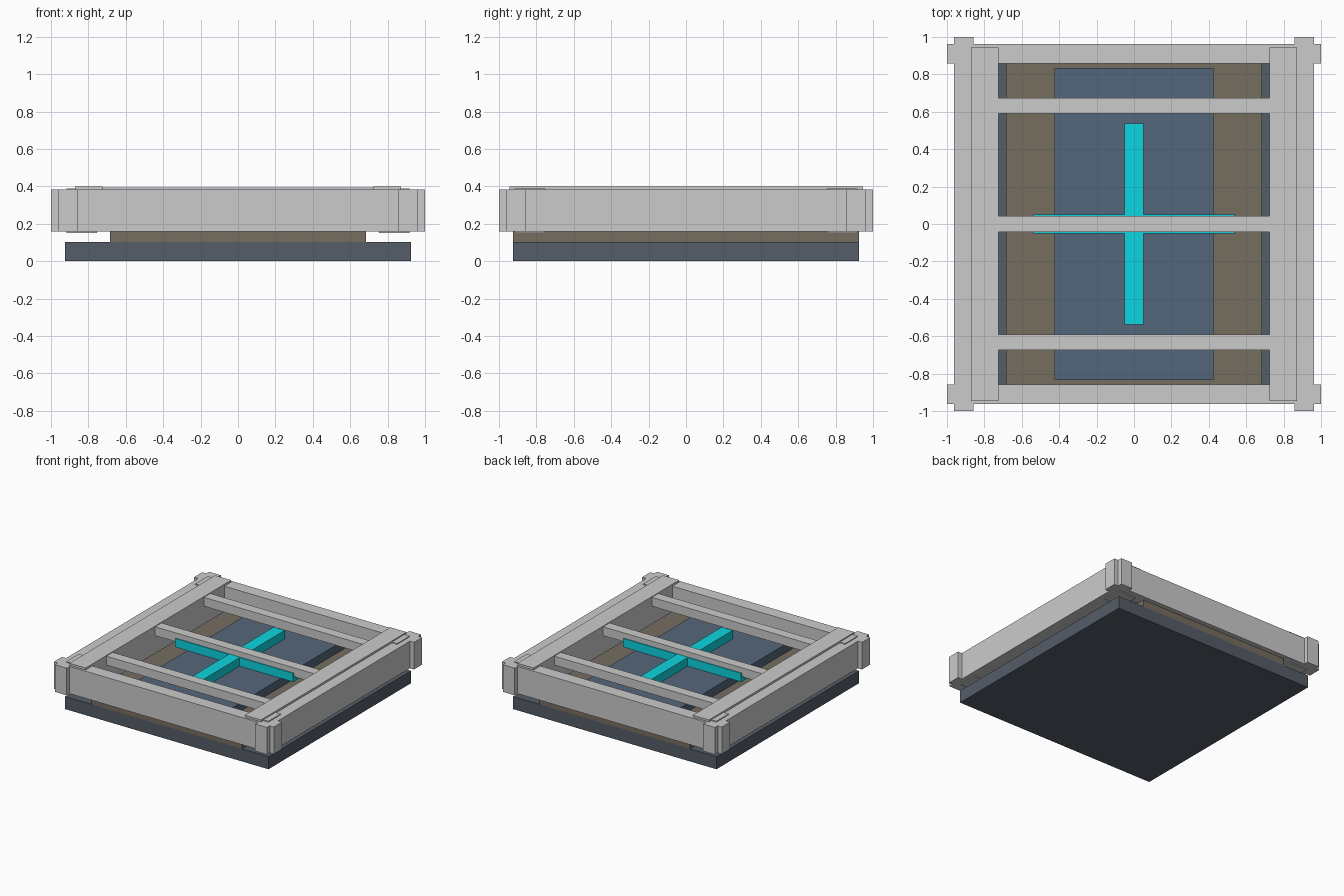
import bpy
import bmesh
from mathutils import Vector

if "Cube" in bpy.data.objects:
    bpy.data.objects.remove(bpy.data.objects["Cube"])


def material(name, rgb):
    m = bpy.data.materials.new(name)
    m.diffuse_color = (*rgb, 1)
    m.use_nodes = True
    m.node_tree.nodes["Principled BSDF"].inputs["Base Color"].default_value = m.diffuse_color
    return m


def box(name, x, y, z, mat=None):
    """Box from (min, max) ranges on each axis."""
    bm = bmesh.new()
    bmesh.ops.create_cube(bm, size=1)
    for v in bm.verts:
        v.co = Vector([r[0] if c < 0 else r[1] for c, r in zip(v.co, (x, y, z))])
    mesh = bpy.data.meshes.new(name)
    bm.to_mesh(mesh)
    bm.free()
    obj = bpy.data.objects.new(name, mesh)
    bpy.context.collection.objects.link(obj)
    if mat:
        mesh.materials.append(mat)
    return obj


def mirror(obj, x=False, y=False):
    mod = obj.modifiers.new("mirror", 'MIRROR')
    mod.use_axis = (x, y, False)
    return obj


def sym(h):
    return (-h, h)


slate = material("slate", (0.09, 0.11, 0.14))
brown = material("brown", (0.18, 0.153, 0.117))
blue = material("blue", (0.09, 0.136, 0.2))
cyan = material("cyan", (0.004, 0.66, 0.75))

# Stacked base layers
box("base_slab", sym(0.924), sym(0.924), (0, 0.103), slate)
box("middle_bed", sym(0.684), sym(0.924), (0.103, 0.21), brown)
box("centre_panel", sym(0.426), sym(0.833), (0.21, 0.28), blue)

# Glowing cross on the panel
box("cross_bar_long", sym(0.05), sym(0.537), (0.28, 0.35), cyan)
box("cross_bar_wide", sym(0.537), sym(0.05), (0.28, 0.35), cyan)

# Outer frame: beams crossing at the corners with protruding ends
mirror(box("frame_beam_front", sym(1.0), (-0.963, -0.857), (0.16, 0.383)), y=True)
mirror(box("frame_beam_side", (0.857, 0.963), sym(1.0), (0.16, 0.383)), x=True)

# Corner posts and inner side rails
mirror(box("corner_post", (0.755, 0.918), (0.755, 0.918), (0.152, 0.39)), x=True, y=True)
mirror(box("side_rail", (0.724, 0.871), sym(0.945), (0.17, 0.399)), x=True)

# Cross slats between the rails
for i, y in enumerate((-0.633, 0, 0.633)):
    box(f"slat_{i + 1}", sym(0.75), (y - 0.0415, y + 0.0415), (0.32, 0.393))
